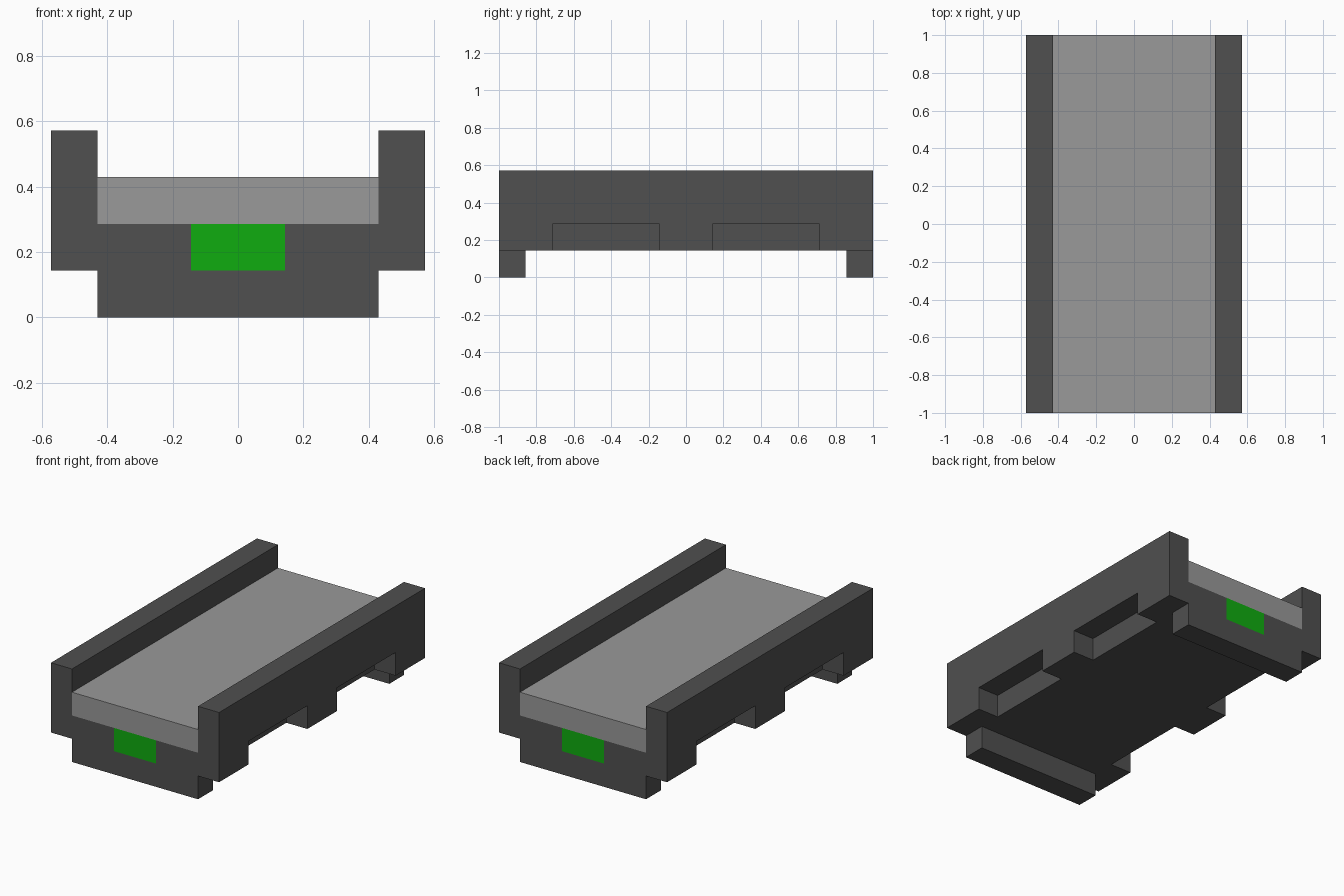
import bpy, bmesh
from mathutils import Vector

cube = bpy.data.objects.get("Cube")
if cube:
    bpy.data.objects.remove(cube, do_unlink=True)

U = 1 / 7  # grid module: the model is 8 x 14 x 4 modules


def material(name, rgb):
    m = bpy.data.materials.new(name)
    m.use_nodes = True
    m.diffuse_color = (*rgb, 1)
    m.node_tree.nodes["Principled BSDF"].inputs["Base Color"].default_value = (*rgb, 1)
    return m


dark = material("dark grey", (0.080, 0.080, 0.080))
light = material("light grey", (0.319, 0.319, 0.319))
green = material("green", (0.005, 0.413, 0.005))


def finish(name, bm, *mats):
    bmesh.ops.recalc_face_normals(bm, faces=bm.faces[:])
    mesh = bpy.data.meshes.new(name)
    bm.to_mesh(mesh)
    bm.free()
    for m in mats:
        mesh.materials.append(m)
    ob = bpy.data.objects.new(name, mesh)
    bpy.context.collection.objects.link(ob)
    return ob


def prism(profile, x0, x1):
    """Extrude a (y, z) outline along x, in modules."""
    bm = bmesh.new()
    face = bm.faces.new([bm.verts.new((x0 * U, y * U, z * U)) for y, z in profile])
    ext = bmesh.ops.extrude_face_region(bm, geom=[face])
    verts = [g for g in ext["geom"] if isinstance(g, bmesh.types.BMVert)]
    bmesh.ops.translate(bm, verts=verts, vec=((x1 - x0) * U, 0, 0))
    return bm


def rect(y0, y1, z0, z1):
    return [(y0, z0), (y1, z0), (y1, z1), (y0, z1)]


# Chassis floor, with a green panel cut into each end face
floor = prism(rect(-7, 7, 1, 2), -3, 3)
for x in (-1, 1):
    bmesh.ops.bisect_plane(floor, geom=floor.verts[:] + floor.edges[:] + floor.faces[:],
                           plane_co=Vector((x * U, 0, 0)), plane_no=Vector((1, 0, 0)))
floor.normal_update()
for f in floor.faces:
    if abs(f.normal.y) > 0.9 and abs(f.calc_center_median().x) < 0.5 * U:
        f.material_index = 1
finish("chassis_floor", floor, dark, green)

# Raised deck between the walls
finish("deck", prism(rect(-7, 7, 2, 3), -3, 3), light)

# Side walls with two notches along the lower edge
wall = [(-7, 1), (-5, 1), (-5, 2), (-1, 2), (-1, 1), (1, 1),
        (1, 2), (5, 2), (5, 1), (7, 1), (7, 4), (-7, 4)]
for name, x in (("right_wall", -4), ("left_wall", 3)):
    finish(name, prism(wall, x, x + 1), dark)

# Cross feet under both ends
for name, y in (("front_foot", -7), ("back_foot", 6)):
    finish(name, prism(rect(y, y + 1, 0, 1), -3, 3), dark)
